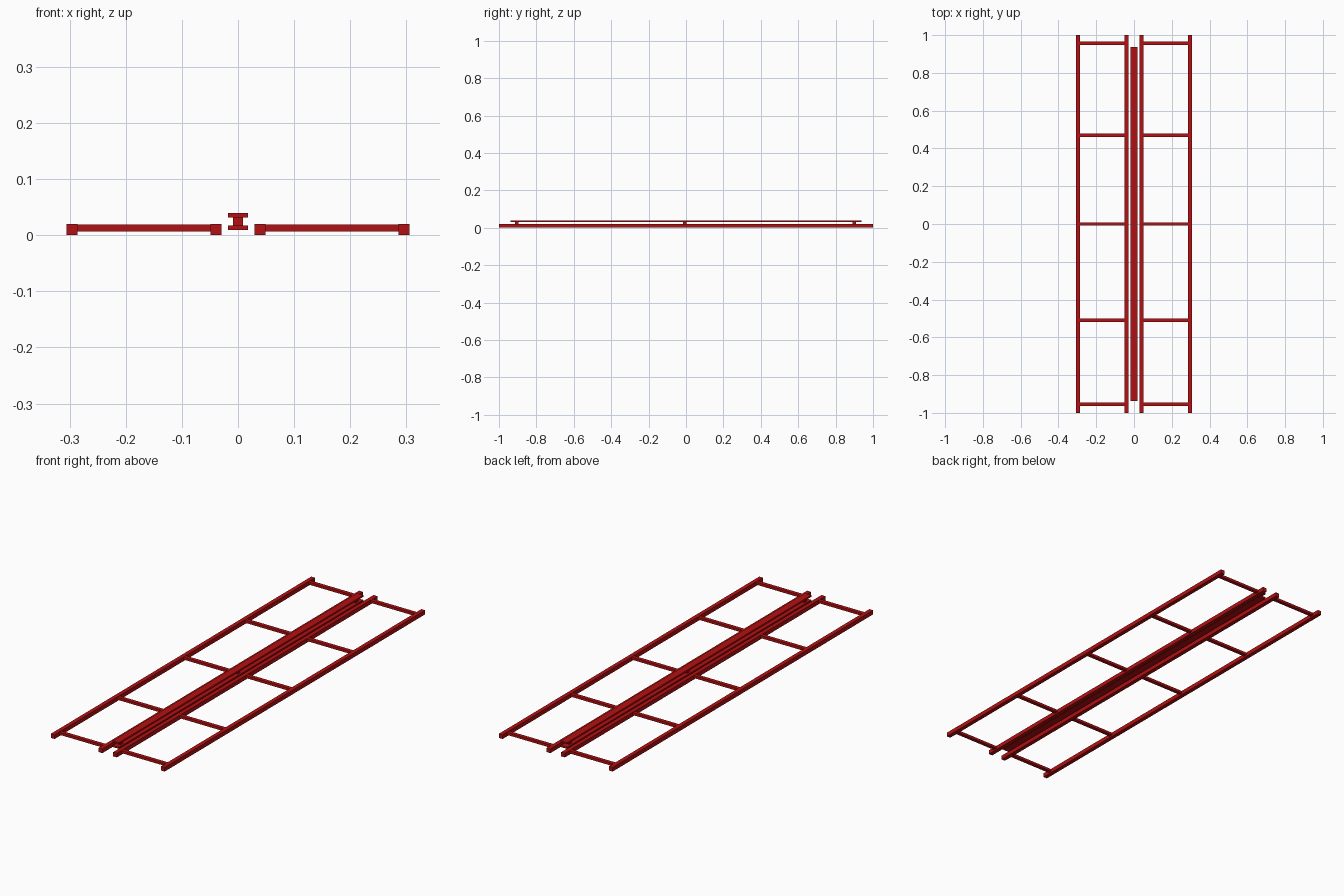
import bpy

cube = bpy.data.objects.get("Cube")
if cube:
    bpy.data.objects.remove(cube, do_unlink=True)

# Single red paint colour
red = bpy.data.materials.new("red_paint")
red.use_nodes = True
COLOUR = (0.45, 0.005, 0.006, 1)
red.diffuse_color = COLOUR
red.node_tree.nodes["Principled BSDF"].inputs["Base Color"].default_value = COLOUR


def box(name, centre, size):
    """Add a box of the given full size with its scale applied."""
    bpy.ops.mesh.primitive_cube_add(size=1, location=centre)
    obj = bpy.context.object
    obj.name = name
    obj.scale = size
    bpy.ops.object.transform_apply(location=False, rotation=False, scale=True)
    obj.data.materials.append(red)
    return obj


INNER, OUTER, RAIL = 0.039, 0.296, 0.02
CROSSBAR_Y = (-0.955, -0.51, 0.0, 0.47, 0.957)

# Two ladder frames, mirrored about the centre
for side, sign in (("left", 1), ("right", -1)):
    box(f"{side}_inner_rail", (sign * INNER, 0, RAIL / 2), (RAIL, 2, RAIL))
    box(f"{side}_outer_rail", (sign * OUTER, 0, RAIL / 2), (RAIL, 2, RAIL))
    for i, y in enumerate(CROSSBAR_Y, 1):
        box(f"{side}_crossbar_{i}", (sign * (INNER + OUTER) / 2, y, 0.013),
            (OUTER - INNER - RAIL, 0.018, 0.012))

# Central beam: two flat strips held apart by short posts
box("beam_lower_strip", (0, 0, 0.013), (0.035, 1.875, 0.008))
box("beam_upper_strip", (0, 0, 0.036), (0.035, 1.875, 0.008))
for i, y in enumerate((-0.905, -0.006, 0.9), 1):
    box(f"beam_post_{i}", (0, y, 0.0245), (0.017, 0.018, 0.017))
